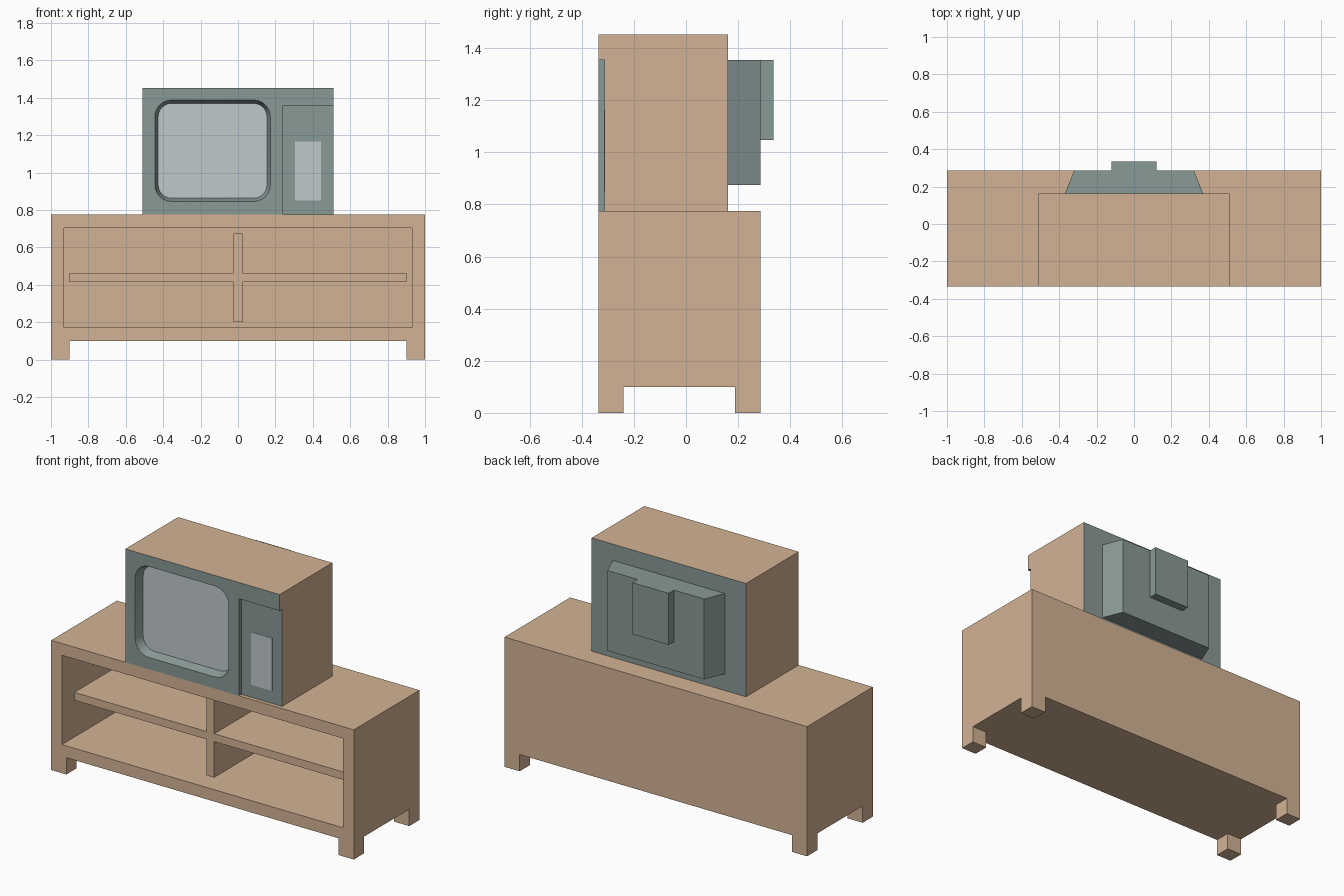
import bpy, bmesh, math
from mathutils import Vector

if "Cube" in bpy.data.objects:
    bpy.data.objects.remove(bpy.data.objects["Cube"])


def material(name, rgb):
    m = bpy.data.materials.new(name)
    m.diffuse_color = (*rgb, 1)
    m.use_nodes = True
    m.node_tree.nodes["Principled BSDF"].inputs["Base Color"].default_value = m.diffuse_color
    return m


WOOD = material("wood", (0.65, 0.45, 0.30))
SHELL = material("grey_plastic", (0.25, 0.32, 0.31))
GLASS = material("pale_glass", (0.53, 0.58, 0.60))


def add_object(name, bm, *mats):
    bmesh.ops.recalc_face_normals(bm, faces=bm.faces)
    me = bpy.data.meshes.new(name)
    bm.to_mesh(me)
    bm.free()
    for m in mats:
        me.materials.append(m)
    ob = bpy.data.objects.new(name, me)
    bpy.context.collection.objects.link(ob)
    return ob


def box_bm(x, y, z):
    bm = bmesh.new()
    bmesh.ops.create_cube(bm, size=1)
    for v in bm.verts:
        v.co = Vector(r[0] if c < 0 else r[1] for c, r in zip(v.co, (x, y, z)))
    return bm


def box(name, x, y, z, mat):
    return add_object(name, box_bm(x, y, z), mat)


def rounded_loop(bm, x, z, y, r, grow, seg=6):
    """Rounded rectangle facing the front, enlarged by grow."""
    verts = []
    corners = ((x[1] - r, z[1] - r), (x[0] + r, z[1] - r),
               (x[0] + r, z[0] + r), (x[1] - r, z[0] + r))
    for i, (cx, cz) in enumerate(corners):
        for k in range(seg + 1):
            a = math.pi / 2 * (i + k / seg)
            verts.append(bm.verts.new((cx + (r + grow) * math.cos(a), y,
                                       cz + (r + grow) * math.sin(a))))
    return verts


def cut(target, cutter):
    mod = target.modifiers.new("cut", 'BOOLEAN')
    mod.operation, mod.solver, mod.object = 'DIFFERENCE', 'EXACT', cutter
    bpy.context.view_layer.objects.active = target
    bpy.ops.object.modifier_apply(modifier=mod.name)
    bpy.data.objects.remove(cutter)


FRONT, BACK, TOP = -0.335, 0.285, 0.775

# Cabinet carcass with open front
bm = box_bm((-1, 1), (FRONT, BACK), (0.1, TOP))
bm.normal_update()
face = next(f for f in bm.faces if f.normal.y < -0.9)
bmesh.ops.inset_individual(bm, faces=[face], thickness=0.1)
inner = bmesh.ops.extrude_discrete_faces(bm, faces=[face])["faces"][0]
for v in inner.verts:
    v.co.y = BACK - 0.05
add_object("cabinet", bm, WOOD)

# Shelf and divider, set back from the front
box("shelf", (-0.9, 0.9), (-0.26, BACK - 0.05), (0.415, 0.462), WOOD)
box("divider", (-0.025, 0.025), (-0.26, BACK - 0.05), (0.2, 0.675), WOOD)

# Four feet
for side, x in (("left", (-1, -0.9)), ("right", (0.9, 1))):
    box(f"front_{side}_foot", x, (FRONT, -0.24), (0, 0.1), WOOD)
    box(f"back_{side}_foot", x, (0.188, BACK), (0, 0.1), WOOD)

# Television case: control notch and tapered screen recess cut out
case = add_object("television_case",
                  box_bm((-0.51, 0.51), (FRONT, 0.162), (TOP, 1.452)),
                  SHELL, WOOD, GLASS)
cut(case, box("notch_cutter", (0.24, 0.7), (-0.5, -0.312), (0.6, 1.355), SHELL))

bm = bmesh.new()
xs, zs = (-0.445, 0.173), (0.845, 1.388)
outer = rounded_loop(bm, xs, zs, FRONT - 0.05, 0.09, 0.018)
deep = rounded_loop(bm, xs, zs, FRONT + 0.05, 0.09, -0.018)
bm.faces.new(outer)
bm.faces.new(deep)
n = len(outer)
for i in range(n):
    j = (i + 1) % n
    bm.faces.new((outer[i], outer[j], deep[j], deep[i]))
cut(case, add_object("screen_cutter", bm, SHELL))

# Wooden sides and top, glass at the bottom of the recess
for p in case.data.polygons:
    c, nrm = p.center, p.normal
    p.material_index = 0
    if abs(c.x) > 0.505 or c.z > 1.45 or c.z < TOP + 0.001:
        p.material_index = 1
    elif nrm.y < -0.9 and abs(c.y - FRONT - 0.05) < 0.005:
        p.material_index = 2
bpy.ops.object.select_all(action='DESELECT')
case.select_set(True)
bpy.context.view_layer.objects.active = case
bpy.ops.object.shade_smooth_by_angle(angle=math.radians(30))

# Speaker panel, nearly flush with the notch
box("speaker_panel", (0.305, 0.445), (-0.314, -0.31), (0.85, 1.165), GLASS)

# Tapered tube housing and small box behind it
bm = box_bm((-0.37, 0.37), (0.162, BACK), (0.875, 1.355))
for v in bm.verts:
    if v.co.y > 0.2:
        v.co.x *= 0.32 / 0.37
add_object("tube_housing", bm, SHELL)
box("rear_box", (-0.12, 0.12), (BACK, 0.335), (1.047, 1.355), SHELL)
